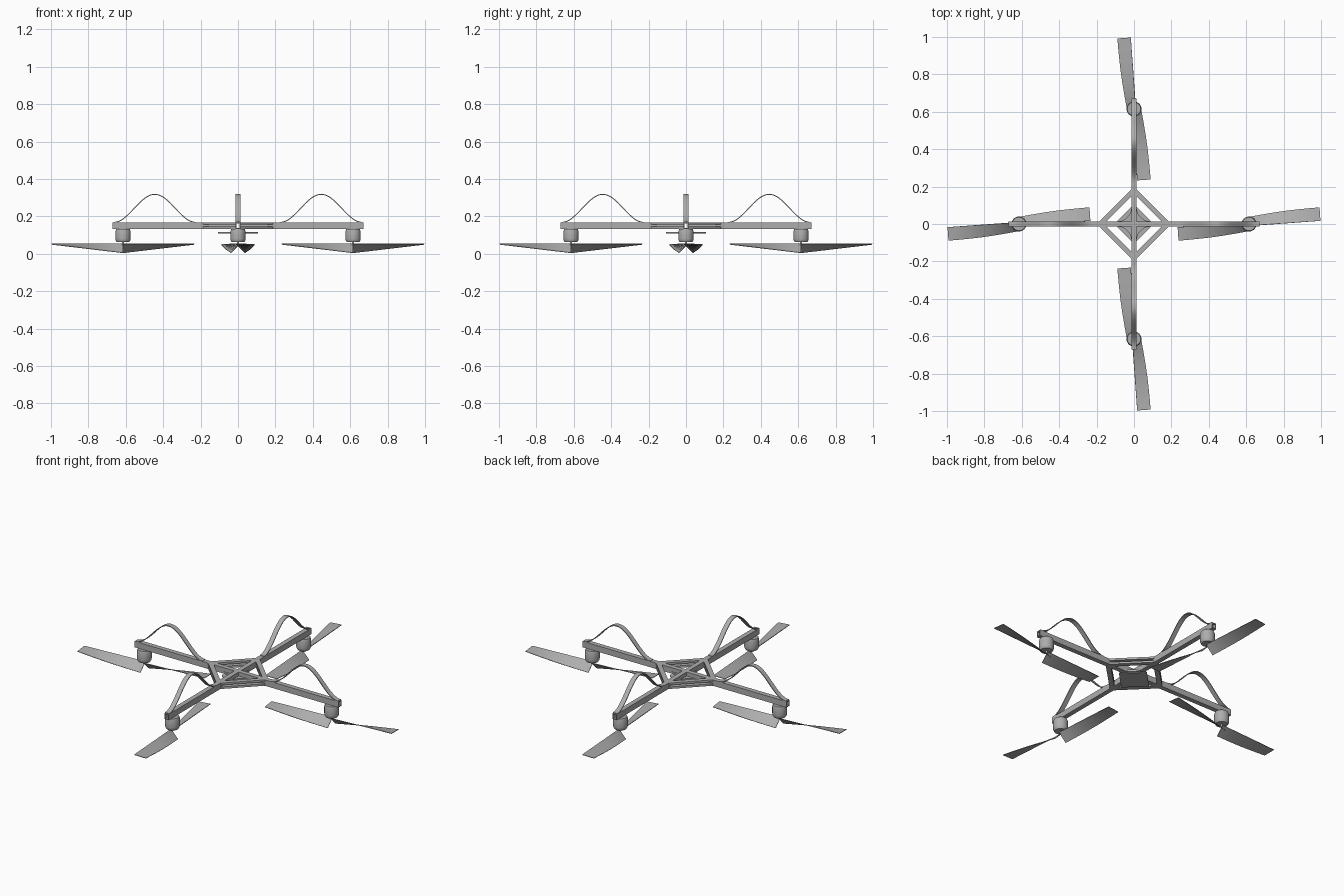
import bpy, bmesh
from math import sin, cos, pi, radians
from mathutils import Matrix, Vector

cube = bpy.data.objects.get("Cube")
if cube:
    bpy.data.objects.remove(cube)

grey = bpy.data.materials.new("mid_grey")
grey.use_nodes = True
COLOUR = (0.42, 0.42, 0.42, 1)
grey.diffuse_color = COLOUR
grey.node_tree.nodes["Principled BSDF"].inputs["Base Color"].default_value = COLOUR

Z0, Z1 = 0.133, 0.168        # underside and top of the frame
W = 0.028                    # arm width
HUB = 0.615                  # motor distance from the centre
SIDES = ("left", "back", "right", "front")


def finish(name, bm, turn=0, smooth=False):
    """Turn the mesh about the centre and add it to the scene."""
    bmesh.ops.recalc_face_normals(bm, faces=bm.faces)
    bm.transform(Matrix.Rotation(turn * pi / 2, 4, 'Z'))
    mesh = bpy.data.meshes.new(name)
    bm.to_mesh(mesh)
    bm.free()
    mesh.materials.append(grey)
    ob = bpy.data.objects.new(name, mesh)
    bpy.context.collection.objects.link(ob)
    if smooth:
        bpy.ops.object.select_all(action='DESELECT')
        ob.select_set(True)
        bpy.context.view_layer.objects.active = ob
        bpy.ops.object.shade_smooth_by_angle(angle=radians(35))
    return ob


def box(bm, centre, size, rot=0):
    m = Matrix.Translation(centre) @ Matrix.Rotation(rot, 4, 'Z') @ Matrix.Diagonal((*size, 1))
    bmesh.ops.create_cube(bm, size=1, matrix=m)


def prism(bm, outline, z0, z1):
    face = bm.faces.new([bm.verts.new((x, y, z0)) for x, y in outline])
    up = bmesh.ops.extrude_face_region(bm, geom=[face])
    bmesh.ops.translate(bm, vec=(0, 0, z1 - z0),
                        verts=[v for v in up["geom"] if isinstance(v, bmesh.types.BMVert)])


def loft(bm, rings, closed=False):
    """Skin equal-length rings of points; the ends are capped unless closed."""
    rows = [[bm.verts.new(p) for p in ring] for ring in rings]
    n = len(rows[0])
    for a, b in zip(rows, rows[1:] + (rows[:1] if closed else [])):
        for i in range(n):
            j = (i + 1) % n
            bm.faces.new((a[i], a[j], b[j], b[i]))
    if not closed:
        bm.faces.new(rows[0])
        bm.faces.new(rows[-1])


def square_ring(x, half_y, z0, z1):
    return [(x, -half_y, z0), (x, half_y, z0), (x, half_y, z1), (x, -half_y, z1)]


def arm(turn):
    """Square tube, open at both ends."""
    h, wall, start, end = W / 2, 0.005, W / 2, 0.67
    inner = (h - wall, Z0 + wall, Z1 - wall)
    bm = bmesh.new()
    loft(bm, [square_ring(start, h, Z0, Z1), square_ring(end, h, Z0, Z1),
              square_ring(end, *inner), square_ring(start, *inner)], closed=True)
    finish(SIDES[turn] + "_arm", bm, turn)


def hoop(turn):
    """Bell-shaped springy strip above the arm."""
    bm = bmesh.new()
    rings, steps, t = [], 40, 0.005
    for i in range(steps + 1):
        u = i / steps
        x, z = 0.225 + 0.44 * u, Z1 + 0.15 * sin(pi * u) ** 2
        d = Vector((0.44, 0, 0.15 * pi * sin(2 * pi * u))).normalized()
        nx, nz = -d.z * t / 2, d.x * t / 2
        rings.append([(x - nx, -W / 2, z - nz), (x - nx, W / 2, z - nz),
                      (x + nx, W / 2, z + nz), (x + nx, -W / 2, z + nz)])
    loft(bm, rings)
    finish(SIDES[turn] + "_hoop", bm, turn, True)


def motor(turn):
    bm = bmesh.new()
    profile = [(0.006, 0.045), (0.006, 0.062), (0.033, 0.062), (0.039, 0.072),
               (0.04, 0.08), (0.04, 0.122), (0.036, Z0)]
    n = 32
    loft(bm, [[(HUB + r * cos(2 * pi * i / n), r * sin(2 * pi * i / n), z)
               for i in range(n)] for r, z in profile])
    finish(SIDES[turn] + "_motor", bm, turn, True)


def propeller(turn):
    """Two twisted blades, steep at the hub and flat at the tip."""
    bm = bmesh.new()
    for flip in (1, -1):
        rings, steps, t = [], 10, 0.0015
        for i in range(steps + 1):
            u = i / steps
            high = Vector((0.382 * u, -0.01 + 0.027 * u, 0.054))
            low = Vector((0.377 * u, 0.037 + 0.052 * u + 0.006 * sin(pi * u), 0.005 + 0.045 * u))
            n = Vector((0, high.z - low.z, low.y - high.y)).normalized() * t
            rings.append([(HUB + flip * p.x, flip * p.y, p.z)
                          for p in (high - n * 1, low - n * 1, low + n * 1, high + n * 1)])
        loft(bm, rings)
    finish(SIDES[turn] + "_propeller", bm, turn, True)


def brace(turn):
    """Diagonal pair of rails joining neighbouring arms."""
    bm = bmesh.new()
    a, b, h, e = 0.162, 0.2, W / 2, 0.012
    outline = [(a - h, h), (b - h, h), (h, b - h), (h, a - h)]
    prism(bm, outline, Z0, Z0 + e)
    prism(bm, outline, Z1 - e, Z1)
    finish(SIDES[turn] + "_brace", bm, turn)


def gusset(turn):
    """Concave web in the corner between two arms."""
    bm = bmesh.new()
    h, reach = W / 2, 0.09
    r = reach - h
    curve = [(reach - r * sin(k * pi / 20), reach - r * cos(k * pi / 20)) for k in range(11)]
    prism(bm, [(h, h)] + curve, Z0, Z0 + 0.012)
    finish(SIDES[turn] + "_gusset", bm, turn, True)


for turn in range(4):
    for part in (arm, hoop, motor, propeller, brace, gusset):
        part(turn)

# Caps where the arms meet
bm = bmesh.new()
for z in (Z0 + 0.0025, Z1 - 0.0025):
    box(bm, (0, 0, z), (W, W, 0.005))
finish("centre_caps", bm)

# Diamond plate hung under the centre, with a short post
bm = bmesh.new()
box(bm, (0, 0, 0.113), (0.15, 0.15, 0.006), pi / 4)
box(bm, (0, 0, 0.1245), (W, W, 0.017))
finish("belly_plate", bm)
